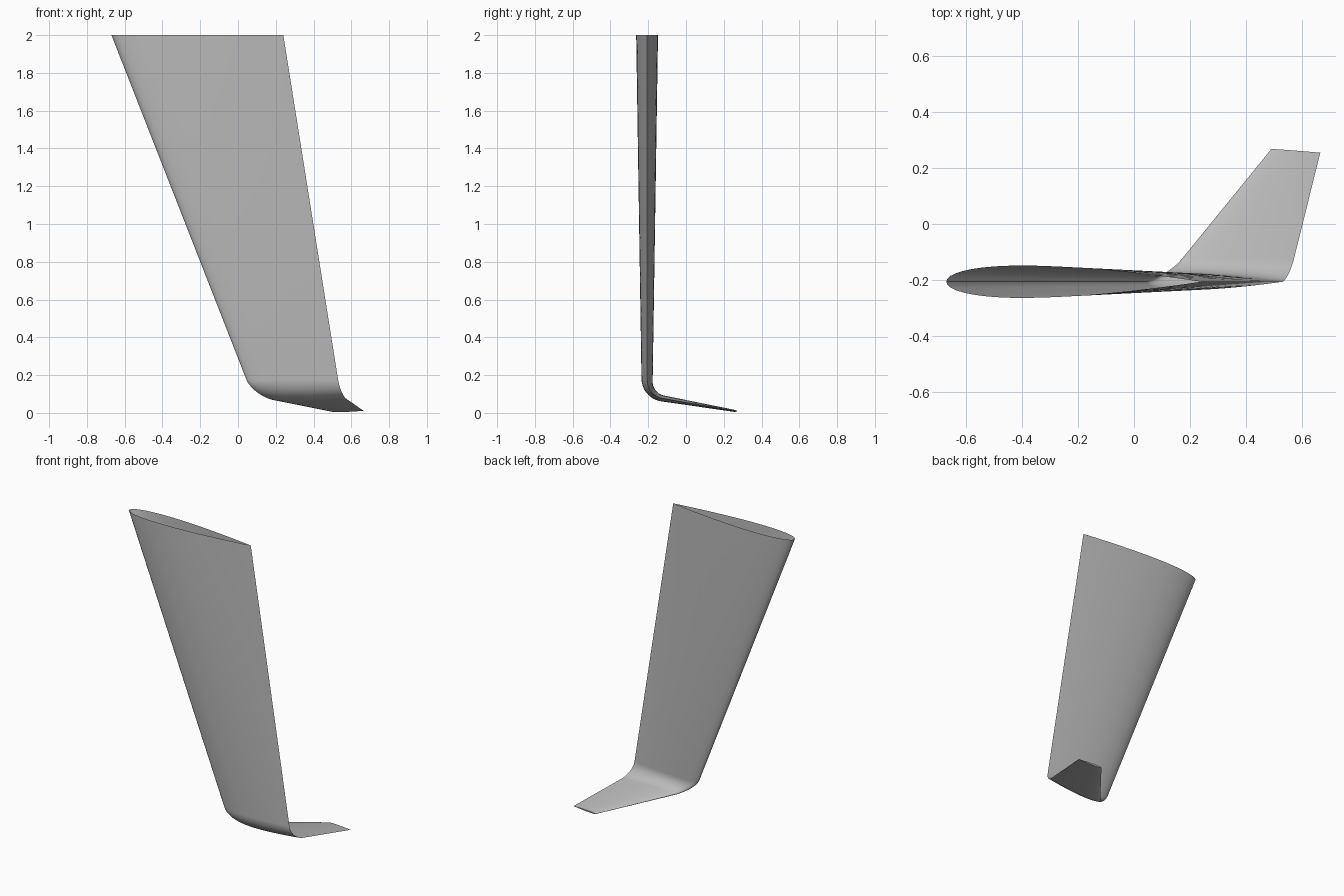
import bpy, bmesh, math
from mathutils import Vector

cube = bpy.data.objects.get("Cube")
if cube:
    bpy.data.objects.remove(cube, do_unlink=True)

# One grey paint for the whole wing
grey = bpy.data.materials.new("matte_grey")
grey.use_nodes = True
colour = (0.5, 0.5, 0.5, 1)
grey.diffuse_color = colour
grey.node_tree.nodes["Principled BSDF"].inputs["Base Color"].default_value = colour

SIDE = 24                      # chord steps on each face of the aerofoil
BEND_STEPS = 12
BEND = math.radians(80)        # angle turned from wing to winglet
RADIUS = 0.1
WING_Y, BEND_Z = -0.206, 0.175


def half_thickness(c):
    """Symmetric aerofoil, closed at the trailing edge, for unit thickness."""
    return 5 * (0.2969 * math.sqrt(c) - 0.126 * c - 0.3516 * c**2
                + 0.2843 * c**3 - 0.1036 * c**4)


def hermite(a, b, slope_a, slope_b, t):
    return ((2 * t**3 - 3 * t**2 + 1) * a + (t**3 - 2 * t**2 + t) * slope_a
            + (3 * t**2 - 2 * t**3) * b + (t**3 - t**2) * slope_b)


def section(y, z, angle, lead, trail, ratio, sweep=0):
    """Ring of points: trailing edge, inner face, nose, outer face."""
    along = Vector((0, math.sin(angle), -math.cos(angle)))
    across = Vector((0, math.cos(angle), math.sin(angle)))
    chord = trail - lead
    ring = []
    for i in range(2 * SIDE):
        turn = math.pi * i / SIDE
        c = (1 + math.cos(turn)) / 2
        side = 1 if i <= SIDE else -1
        offset = side * half_thickness(c) * ratio * chord if i else 0
        ring.append(Vector((lead + c * chord, y, z)) + across * offset
                    + along * sweep * (0.5 - c))
    return ring


# Sections from the open root, round the bend, to the winglet tip
sections = [section(WING_Y, 2, 0, -0.67, 0.24, 0.127)]
for k in range(BEND_STEPS + 1):
    t = k / BEND_STEPS
    a = BEND * t
    sections.append(section(
        WING_Y + RADIUS * (1 - math.cos(a)), BEND_Z - RADIUS * math.sin(a), a,
        hermite(0.045, 0.172, 0.055, 0.112, t),
        hermite(0.53, 0.571, 0.022, 0.034, t),
        0.122 - 0.04 * t))
sections.append(section(0.261, 0.01, BEND, 0.49, 0.665, 0.06, 0.013))

# Loft the skin and close the tip
bm = bmesh.new()
rings = [[bm.verts.new(p) for p in ring] for ring in sections]
for r, s in zip(rings, rings[1:]):
    for i in range(2 * SIDE):
        j = (i + 1) % (2 * SIDE)
        bm.faces.new((r[i], r[j], s[j], s[i]))
bm.faces.new(rings[-1])
bm.normal_update()
# Outward normals: the inner face of the wing looks towards +y
if bm.faces[:][SIDE // 2].normal.y < 0:
    bmesh.ops.reverse_faces(bm, faces=bm.faces[:])

mesh = bpy.data.meshes.new("wing_with_winglet")
bm.to_mesh(mesh)
bm.free()
mesh.materials.append(grey)
wing = bpy.data.objects.new("wing_with_winglet", mesh)
bpy.context.collection.objects.link(wing)

bpy.ops.object.select_all(action="DESELECT")
wing.select_set(True)
bpy.context.view_layer.objects.active = wing
bpy.ops.object.shade_smooth_by_angle(angle=math.radians(35))
